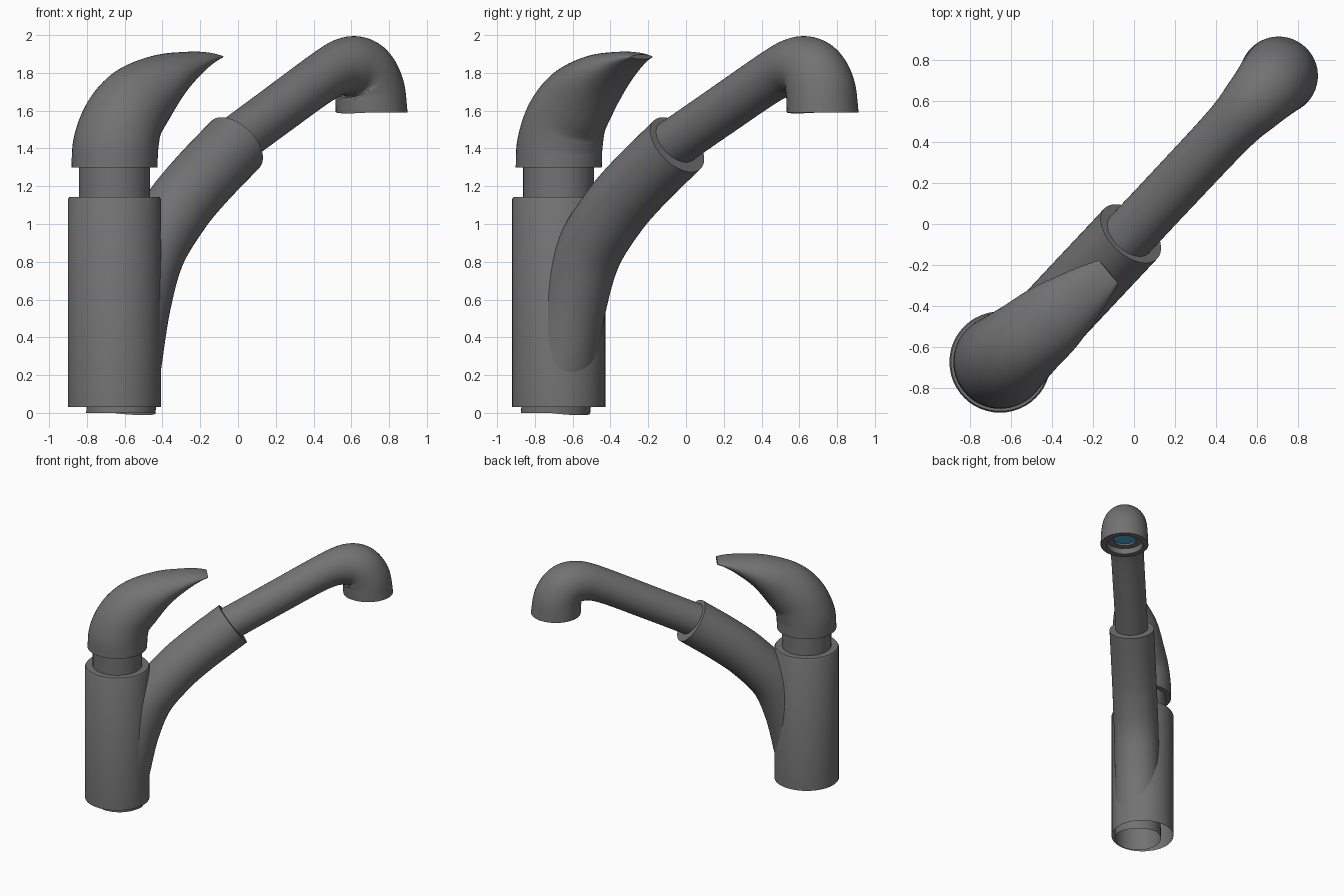
import bpy, bmesh, math
from mathutils import Vector

if "Cube" in bpy.data.objects:
    bpy.data.objects.remove(bpy.data.objects["Cube"], do_unlink=True)

SIDES = 48


def material(name, rgb, rough):
    m = bpy.data.materials.new(name)
    m.use_nodes = True
    m.diffuse_color = (*rgb, 1)
    bsdf = m.node_tree.nodes["Principled BSDF"]
    bsdf.inputs["Base Color"].default_value = (*rgb, 1)
    bsdf.inputs["Roughness"].default_value = rough
    return m


GREY = material("dark grey metal", (0.17, 0.17, 0.17), 0.5)
BLUE = material("water blue", (0.07, 0.40, 0.72), 0.4)


def skin(name, rings, mat, cap_start=False, cap_end=False):
    """Bridge a list of point rings into one smooth surface."""
    bm = bmesh.new()
    rows = [[bm.verts.new(p) for p in ring] for ring in rings]
    for a, b in zip(rows, rows[1:]):
        for i in range(SIDES):
            j = (i + 1) % SIDES
            bm.faces.new((a[i], a[j], b[j], b[i]))
    if cap_start:
        bm.faces.new(rows[0][::-1])
    if cap_end:
        bm.faces.new(rows[-1])
    bmesh.ops.recalc_face_normals(bm, faces=bm.faces)
    mesh = bpy.data.meshes.new(name)
    bm.to_mesh(mesh)
    bm.free()
    mesh.materials.append(mat)
    ob = bpy.data.objects.new(name, mesh)
    bpy.context.collection.objects.link(ob)
    bpy.ops.object.select_all(action="DESELECT")
    ob.select_set(True)
    bpy.context.view_layer.objects.active = ob
    bpy.ops.object.shade_smooth_by_angle(angle=math.radians(35))
    return ob


def lathe(name, centre, profile, mat, **caps):
    """Turn (radius, height) points about a vertical axis."""
    turn = [i * math.tau / SIDES for i in range(SIDES)]
    rings = [[(centre[0] + r * math.cos(t), centre[1] + r * math.sin(t), z)
              for t in turn] for r, z in profile]
    return skin(name, rings, mat, **caps)


def smooth_path(points, steps=8):
    """Catmull-Rom through the section values."""
    p = [Vector(q) for q in points]
    p = [2 * p[0] - p[1]] + p + [2 * p[-1] - p[-2]]
    out = []
    for a, b, c, d in zip(p, p[1:], p[2:], p[3:]):
        for k in range(steps):
            t = k / steps
            out.append(0.5 * (2 * b + (c - a) * t + (2 * a - 5 * b + 4 * c - d) * t ** 2
                              + (3 * b - a - 3 * c + d) * t ** 3))
    return out + [p[-2]]


def sweep(name, origin, heading, sections, mat, flat_start=False, flat_end=False, **caps):
    """Sweep ellipses (along, height, thickness, width) in a vertical plane."""
    fwd = Vector((math.cos(heading), math.sin(heading), 0))
    side = Vector((fwd.y, -fwd.x, 0))
    up = Vector((0, 0, 1))
    path = smooth_path(sections)
    rings = []
    for i, q in enumerate(path):
        d = path[min(i + 1, len(path) - 1)] - path[max(i - 1, 0)]
        tangent = Vector((d[0], d[1])).normalized()
        if i == 0 and flat_start:
            tangent = Vector((0, 1))
        if i == len(path) - 1 and flat_end:
            tangent = Vector((0, -1))
        across = fwd * tangent.y - up * tangent.x
        mid = Vector((*origin, 0)) + fwd * q[0] + up * q[1]
        rings.append([mid + across * (q[2] * math.cos(t)) + side * (q[3] * math.sin(t))
                      for t in (k * math.tau / SIDES for k in range(SIDES))])
    return skin(name, rings, mat, **caps)


def tube(name, points, **options):
    """Round tube in the plane of the spout."""
    return sweep(name, (0.015, -0.014), math.radians(46.8),
                 [(s, z, r, r) for s, z, r in points], GREY, **options)


# Upright body, open underneath, and its neck
BODY = (-0.654, -0.674)
lathe("body", BODY, [(0.247, 0.03), (0.247, 1.13), (0.24, 1.142), (0.18, 1.142)], GREY)
lathe("neck", BODY, [(0.188, 1.13), (0.188, 1.31)], GREY)

# Curved lever handle, flattening toward the tip
sweep("handle", BODY, math.radians(39.8), [
    (0, 1.30, 0.228, 0.228),
    (0.01, 1.42, 0.225, 0.228),
    (0.065, 1.555, 0.21, 0.218),
    (0.18, 1.67, 0.19, 0.2),
    (0.34, 1.775, 0.13, 0.18),
    (0.51, 1.845, 0.07, 0.135),
    (0.62, 1.876, 0.035, 0.1),
    (0.69, 1.885, 0.012, 0.072),
], GREY, flat_start=True, cap_start=True, cap_end=True)

# Supply pipe that bends out of the body
tube("lower_arm", [
    (-0.929, 0, 0.183), (-0.91, 0.12, 0.183), (-0.872, 0.28, 0.18),
    (-0.80, 0.58, 0.178), (-0.69, 0.85, 0.178), (-0.50, 1.07, 0.178),
    (-0.31, 1.23, 0.178), (-0.045, 1.42, 0.178),
], flat_start=True, cap_end=True)

# Pull-out spout with its downturned head
tube("spout", [
    (-0.12, 1.40, 0.13), (0.25, 1.587, 0.13), (0.65, 1.785, 0.134),
    (0.82, 1.834, 0.155), (0.93, 1.81, 0.174), (0.993, 1.72, 0.185),
    (1.012, 1.59, 0.19),
], flat_end=True)

# Recessed nozzle and the blue outlet
HEAD = (0.706, 0.725)
lathe("nozzle", HEAD, [(0.19, 1.59), (0.145, 1.59), (0.14, 1.635), (0.09, 1.635),
                       (0.09, 1.66)], GREY)
lathe("water_outlet", HEAD, [(0.09, 1.65), (0.088, 1.655)], BLUE, cap_start=True, cap_end=True)
